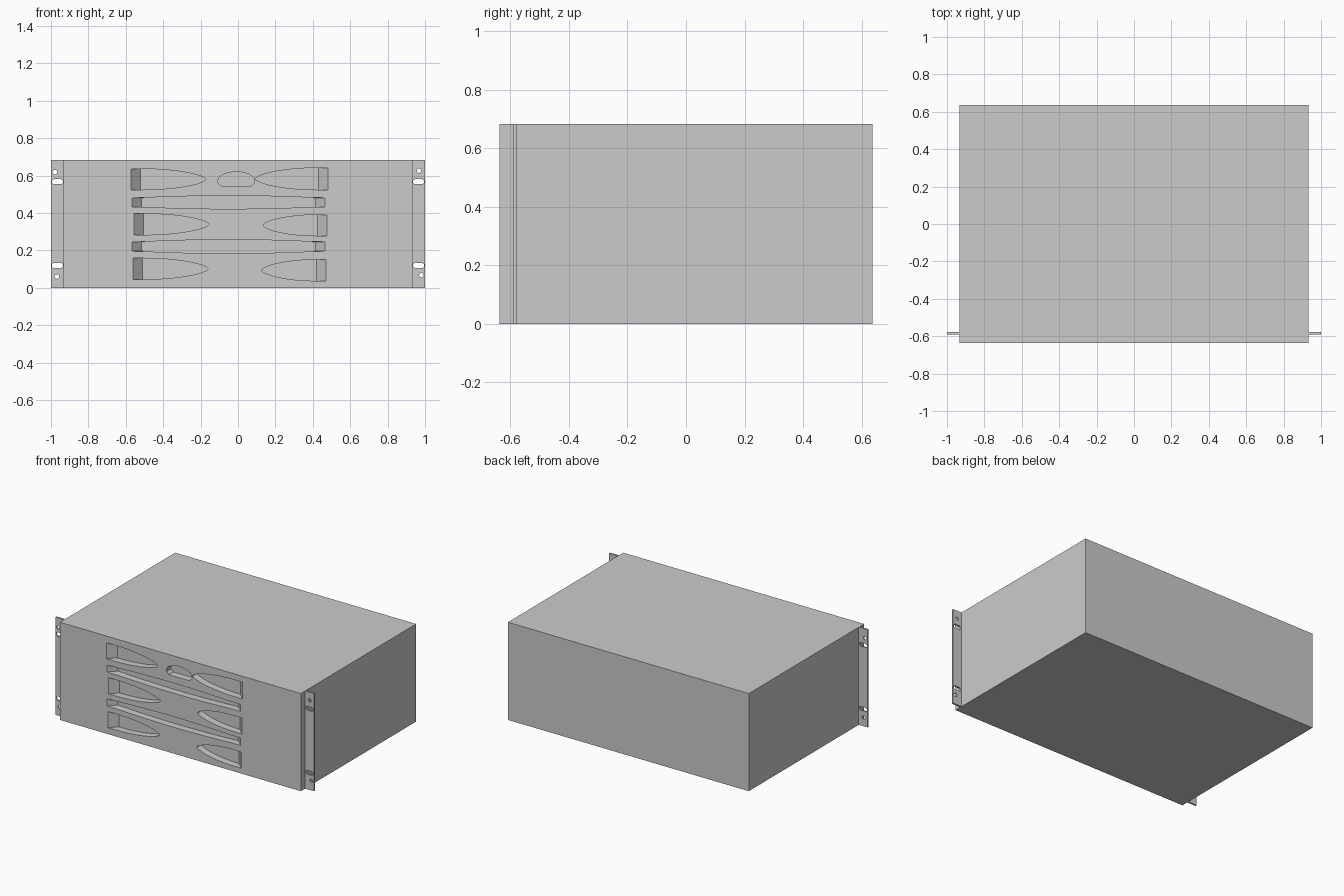
import bpy, bmesh, math

if "Cube" in bpy.data.objects:
    bpy.data.objects.remove(bpy.data.objects["Cube"])

W, D, H = 0.932, 0.637, 0.683      # half width, half depth, height
FRONT = -D
DEPTH = 0.05                       # recess depth
SLOPE = 0.05                       # run of the sloped recess ends


def finish(name, bm):
    bmesh.ops.recalc_face_normals(bm, faces=bm.faces)
    me = bpy.data.meshes.new(name)
    bm.to_mesh(me)
    bm.free()
    ob = bpy.data.objects.new(name, me)
    bpy.context.collection.objects.link(ob)
    return ob


def loft(bm, ring_a, ya, ring_b, yb):
    """Closed solid between two (x, z) outlines."""
    a = [bm.verts.new((x, ya, z)) for x, z in ring_a]
    b = [bm.verts.new((x, yb, z)) for x, z in ring_b]
    n = len(a)
    for i in range(n):
        j = (i + 1) % n
        bm.faces.new((a[i], a[j], b[j], b[i]))
    bm.faces.new(a[::-1])
    bm.faces.new(b)


def box(name, x0, x1, y0, y1, z0, z1):
    bm = bmesh.new()
    ring = [(x0, z0), (x1, z0), (x1, z1), (x0, z1)]
    loft(bm, ring, y0, ring, y1)
    return finish(name, bm)


def cut(ob, bm):
    cutter = finish("cutter", bm)
    cutter.hide_render = True
    mod = ob.modifiers.new("cut", 'BOOLEAN')
    mod.operation, mod.solver, mod.object = 'DIFFERENCE', 'EXACT', cutter
    bpy.context.view_layer.objects.active = ob
    bpy.ops.object.modifier_apply(modifier=mod.name)
    bpy.data.objects.remove(cutter)


def scoop(bm, end, tip, z0, z1):
    """Bullet-shaped recess: sloped flat end, tapering to a rounded tip."""
    s = 1 if tip > end else -1
    zc, h, n = (z0 + z1) / 2, (z1 - z0) / 2, 14
    base = end + s * SLOPE
    arc = []
    for i in range(2 * n + 1):
        a = math.pi * (i / (2 * n) - 0.5)
        arc.append((base + (tip - base) * math.cos(a),
                    zc + h * math.copysign(abs(math.sin(a)) ** 1.25, a)))

    def ring(x):
        return [(x, z1), (x, z0)] + arc[1:-1]
    # corners lie on the straight edges, so keep the arc ends as well

    def full(x):
        return [(x, z0)] + [(base + s * 0.002, z0)] + arc[1:-1] + [(base + s * 0.002, z1), (x, z1)]
    loft(bm, full(end - s * SLOPE), FRONT - DEPTH, full(base), FRONT + DEPTH)


def long_slot(bm, z0, z1):
    """Long slim recess, bowed outward in the middle, sloped ends."""
    x0, x1, n = -0.567, 0.465, 16
    zc, h = (z0 + z1) / 2, (z1 - z0) / 2

    def ring(shift):
        pts = []
        for side in (-1, 1):
            row = []
            for i in range(n + 1):
                t = 2 * i / n - 1
                x = (x0 + x1) / 2 + t * (x1 - x0 - 2 * SLOPE) / 2
                row.append((x, zc + side * h * (1 - 0.32 * t * t)))
            row = [(x0 + shift, row[0][1])] + row[1:-1] + [(x1 - shift, row[-1][1])]
            pts += row if side < 0 else row[::-1]
        return pts
    loft(bm, ring(-SLOPE), FRONT - DEPTH, ring(SLOPE), FRONT + DEPTH)


def pill(bm, x, z, half, r):
    """Through hole, round or stretched along x."""
    ring = []
    for i in range(24):
        a = 2 * math.pi * (i + 0.5) / 24
        ring.append((x + r * math.cos(a) + math.copysign(half, math.cos(a)), z + r * math.sin(a)))
    loft(bm, ring, -0.62, ring, -0.55)


# Main case with recessed front
case = box("case", -W, W, -D, D, 0, H)
bm = bmesh.new()
for end, tip, z0, z1 in [(-0.572, -0.172, 0.524, 0.636), (0.48, 0.093, 0.524, 0.641),
                         (-0.556, -0.155, 0.283, 0.396), (0.476, 0.134, 0.278, 0.390),
                         (-0.561, -0.160, 0.045, 0.158), (0.470, 0.128, 0.037, 0.150)]:
    scoop(bm, end, tip, z0, z1)
long_slot(bm, 0.422, 0.492)
long_slot(bm, 0.184, 0.257)

# Dome-shaped recess at the top centre
dome = [(-0.088, 0.542), (0.070, 0.542), (0.088, 0.560)]
dome += [(-0.009 + 0.098 * math.cos(a), 0.572 + 0.048 * math.sin(a))
         for a in [math.pi * i / 16 for i in range(17)]]
dome += [(-0.106, 0.560)]
loft(bm, dome, FRONT - DEPTH, dome, FRONT + DEPTH)
cut(case, bm)

# Rack ears with slots and round holes
for name, s, holes in [("left_ear", -1, [(-0.979, 0.618), (-0.968, 0.060)]),
                       ("right_ear", 1, [(0.968, 0.626), (0.980, 0.067)])]:
    ear = box(name, min(s * W, s), max(s * W, s), -0.590, -0.578, 0, H)
    bm = bmesh.new()
    for z in (0.567, 0.119):
        pill(bm, s * 0.9655, z, 0.0165, 0.0135)
    for x, z in holes:
        pill(bm, x, z, 0, 0.012)
    cut(ear, bm)

# Smooth the curved recess walls, keep edges sharp
for ob in bpy.data.objects:
    bpy.ops.object.select_all(action='DESELECT')
    ob.select_set(True)
    bpy.context.view_layer.objects.active = ob
    bpy.ops.object.shade_smooth_by_angle(angle=math.radians(25))
